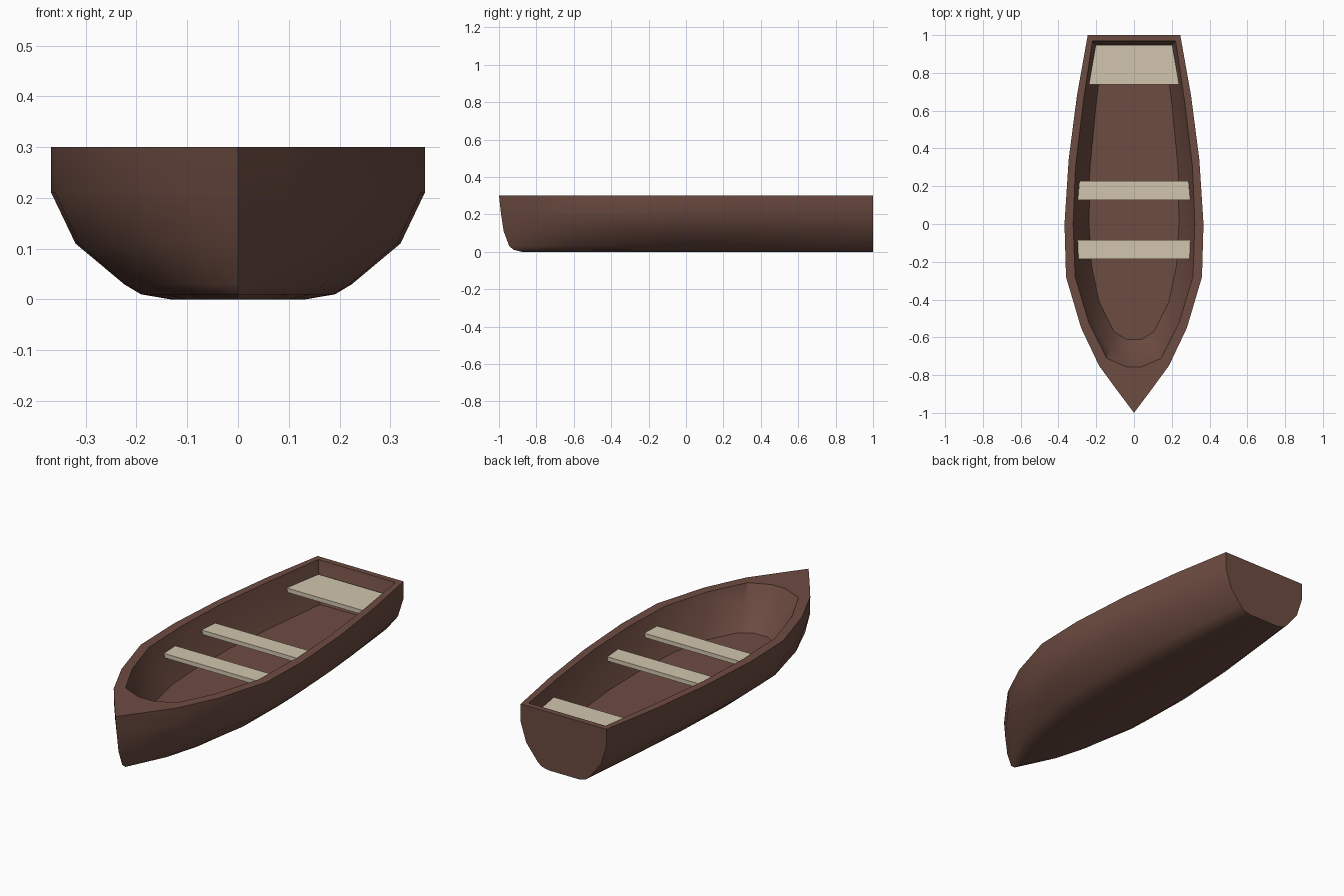
import bpy, bmesh, math

if "Cube" in bpy.data.objects:
    bpy.data.objects.remove(bpy.data.objects["Cube"])

def material(name, rgb):
    m = bpy.data.materials.new(name)
    m.diffuse_color = (*rgb, 1)
    m.use_nodes = True
    m.node_tree.nodes["Principled BSDF"].inputs["Base Color"].default_value = m.diffuse_color
    return m

hull_brown = material("hull_brown", (0.153, 0.072, 0.053))
pale_wood = material("pale_wood", (0.64, 0.56, 0.42))

def finish(bm, name, mat, smooth):
    bmesh.ops.recalc_face_normals(bm, faces=bm.faces)
    me = bpy.data.meshes.new(name)
    for f in bm.faces:
        f.smooth = smooth
    bm.to_mesh(me)
    bm.free()
    if smooth:
        me.set_sharp_from_angle(angle=math.radians(35))
    me.materials.append(mat)
    ob = bpy.data.objects.new(name, me)
    bpy.context.collection.objects.link(ob)
    return ob

# Half outlines (x, y) from stern to bow; the x = 0 ends close transom and stem
outer = [(0, 1), (.245, 1), (.302, .68), (.346, .34), (.368, 0), (.36, -.28),
         (.28, -.55), (.185, -.75), (.09, -.88), (0, -1)]
rim = [(0, .97), (.22, .97), (.268, .65), (.31, .3), (.322, 0), (.312, -.28),
       (.24, -.52), (.145, -.71), (.04, -.757), (0, -.757)]
floor = [(0, .91), (.168, .91), (.202, .62), (.234, .29), (.238, 0), (.225, -.22),
         (.185, -.41), (.105, -.57), (.04, -.612), (0, -.612)]

# Outer cross-section: width factor, height, setback at the stem
section = [(0, 0, .12), (.36, 0, .12), (.52, .01, .08), (.61, .03, .055),
           (.87, .11, .025), (1, .21, .01), (1, .30, 0)]
FLOOR_Z, RIM_Z = .105, .30

# Hull: one grid of half-sections running keel, side, rim, inner wall, floor
bm = bmesh.new()
rows = []
for (ox, oy), (rx, ry), (fx, fy) in zip(outer, rim, floor):
    t = max(0, (-oy - .6) / .4)
    pts = [(ox * w, oy + t * back, z) for w, z, back in section]
    k = .62
    pts += [(rx, ry, RIM_Z),
            (fx + (rx - fx) * k, fy + (ry - fy) * k, .2),
            (fx, fy, FLOOR_Z), (0, fy, FLOOR_Z)]
    rows.append([bm.verts.new(p) for p in pts])
for a, b in zip(rows, rows[1:]):
    for i in range(len(a) - 1):
        bm.faces.new((a[i], a[i + 1], b[i + 1], b[i]))
bmesh.ops.remove_doubles(bm, verts=bm.verts, dist=1e-4)
bmesh.ops.mirror(bm, geom=bm.verts[:] + bm.edges[:] + bm.faces[:],
                 axis='X', merge_dist=1e-4)
bmesh.ops.remove_doubles(bm, verts=bm.verts, dist=1e-4)
finish(bm, "hull", hull_brown, True)

# Seats: flat planks, may taper from the front edge to the back edge
def seat(name, y0, w0, y1, w1, top=.237, thick=.022):
    bm = bmesh.new()
    base = [(-w0, y0), (w0, y0), (w1, y1), (-w1, y1)]
    f = bm.faces.new([bm.verts.new((x, y, top - thick)) for x, y in base])
    up = bmesh.ops.extrude_face_region(bm, geom=[f])["geom"]
    for v in up:
        if isinstance(v, bmesh.types.BMVert):
            v.co.z = top
    finish(bm, name, pale_wood, False)

seat("front_seat", -.185, .298, -.085, .298)
seat("middle_seat", .128, .297, .228, .289)
seat("stern_seat", .738, .238, .947, .203)
